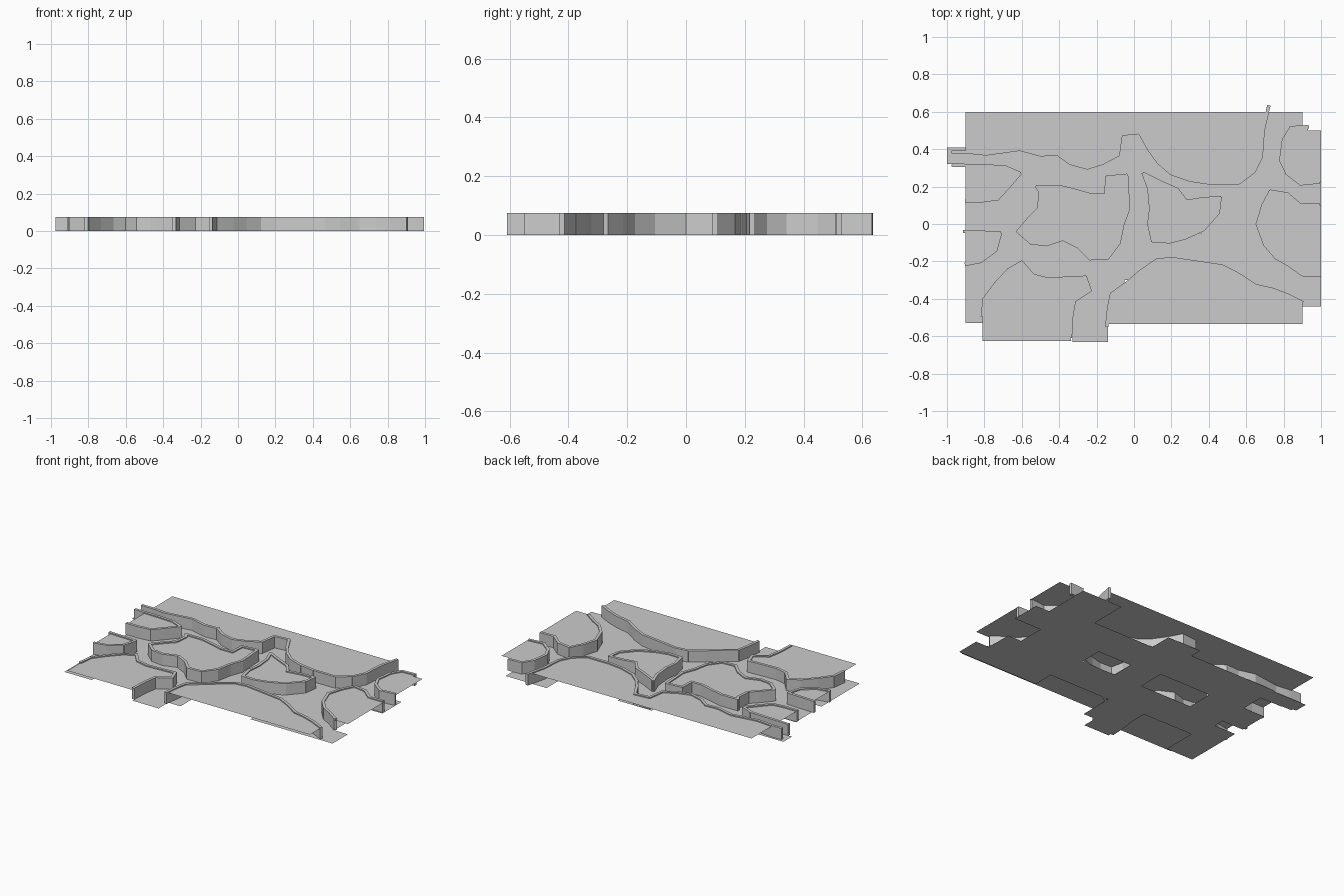
import bpy
import bmesh
from mathutils import Vector

cube = bpy.data.objects.get("Cube")
if cube:
    bpy.data.objects.remove(cube, do_unlink=True)

WALL_TOP = 0.075
ROOF_Z = 0.068
HALF_THICKNESS = 0.009

stone = bpy.data.materials.new("stone grey")
stone.use_nodes = True
stone_colour = (0.6, 0.6, 0.6, 1)
stone.diffuse_color = stone_colour
stone.node_tree.nodes["Principled BSDF"].inputs["Base Color"].default_value = stone_colour


def finish(bm, name):
    mesh = bpy.data.meshes.new(name)
    bm.to_mesh(mesh)
    bm.free()
    mesh.materials.append(stone)
    obj = bpy.data.objects.new(name, mesh)
    bpy.context.collection.objects.link(obj)
    return obj


def to_units(points):
    """Plan coordinates are given in hundredths of a unit."""
    return [Vector((x / 100, y / 100, 0)) for x, y in points]


def build_wall(name, points, closed):
    """A chain of thin upright slabs, one for each stretch of the path."""
    bm = bmesh.new()
    path = to_units(points)
    if closed:
        path.append(path[0])
    for start, end in zip(path, path[1:]):
        along = (end - start).normalized()
        side = Vector((-along.y, along.x, 0)) * HALF_THICKNESS
        tip = along * HALF_THICKNESS * 0.5
        base = [start - tip - side, end + tip - side, end + tip + side, start - tip + side]
        lower = [bm.verts.new(p) for p in base]
        upper = [bm.verts.new(p + Vector((0, 0, WALL_TOP))) for p in base]
        bm.faces.new(lower[::-1])
        bm.faces.new(upper)
        for i in range(4):
            j = (i + 1) % 4
            bm.faces.new((lower[i], lower[j], upper[j], upper[i]))
    finish(bm, name + "_wall")


def build_rock(name, path, border=()):
    """Walls along the path, and a flat roof sheet between path and border."""
    build_wall(name, path, closed=not border)
    bm = bmesh.new()
    outline = to_units(list(path) + list(border))
    # keep the roof sheet inside the map's left and back edges
    for p in outline:
        if abs(p.y) > 0.1 or p.x < 0:
            p.x = max(p.x, -0.9)
        p.y = min(p.y, 0.6)
        p.z = ROOF_Z
    face = bm.faces.new([bm.verts.new(p) for p in outline])
    face.normal_update()
    if face.normal.z < 0:
        face.normal_flip()
    bmesh.ops.triangulate(bm, faces=[face])
    finish(bm, name + "_roof")


def build_floor(name, rectangles):
    """One sheet covering the union of the rectangles (x0, x1, y0, y1)."""
    xs = sorted({x for r in rectangles for x in r[:2]})
    ys = sorted({y for r in rectangles for y in r[2:]})
    bm = bmesh.new()
    for x0, x1 in zip(xs, xs[1:]):
        for y0, y1 in zip(ys, ys[1:]):
            if any(a <= x0 and x1 <= b and c <= y0 and y1 <= d for a, b, c, d in rectangles):
                corners = to_units([(x0, y0), (x1, y0), (x1, y1), (x0, y1)])
                bm.faces.new([bm.verts.new(p) for p in corners])
    bmesh.ops.remove_doubles(bm, verts=bm.verts, dist=0.0001)
    flat_edges = [e for e in bm.edges if len(e.link_faces) == 2]
    bmesh.ops.dissolve_edges(bm, edges=flat_edges, use_verts=False)
    finish(bm, name)


# Rock masses around the rim of the map
build_rock("back_rock", [
    (-97, 38.5), (-89, 38.5), (-79, 37.5), (-61, 40), (-50, 37), (-41, 37.5), (-34, 32.5),
    (-25, 30), (-17, 32.5), (-8.5, 37), (-7, 48), (3, 49), (8, 40), (13, 33), (20, 27),
    (30, 23.5), (40, 22), (56, 22), (64, 28), (68, 36), (69, 50), (72, 63)],
    [(-90, 60)])

build_rock("back_right_rock", [
    (93, 52), (84, 51.5), (80, 45), (78.5, 34), (82, 27), (89, 21.5), (99, 22.5)],
    [(100, 22.5), (100, 50), (93, 50)])

build_rock("right_rock", [
    (99, 10), (89, 10), (82, 16), (73, 17.5), (69, 10), (66, 0), (70, -11),
    (76, -18), (83, -22), (90, -27)],
    [(90, -28), (100, -28), (100, 10)])

build_rock("front_rock", [
    (-14.5, -54.5), (-13.5, -45), (-12, -37.5), (-3, -31), (4, -25), (12, -19.5),
    (20, -18.5), (30, -20), (47, -22.5), (55, -26.5), (65, -33), (74, -35), (82, -38), (90, -42)],
    [(90, -53.5), (-14, -53.5)])

build_rock("front_left_rock", [
    (-81, -49), (-80, -40), (-74, -32), (-67, -24.5), (-60, -20.5), (-54, -27.5), (-46, -29.5),
    (-26, -28.5), (-23.5, -35.5), (-32, -41), (-33.5, -50), (-34, -60.5)],
    [(-33.5, -62.5), (-81, -62.5)])

build_rock("left_lower_rock", [
    (-90, -21.5), (-82, -20), (-74, -14), (-71.5, -5), (-80, -4.5), (-91, -4)],
    [(-90, -12)])

build_rock("left_upper_rock", [
    (-90, 12.5), (-81, 12.5), (-73, 13.5), (-67, 20), (-61, 27), (-69, 30.5), (-80, 31), (-97, 31.5)],
    [(-90, 20)])

# Free-standing rocks in the middle
build_rock("centre_left_rock", [
    (-52, 20), (-40, 20), (-32, 18), (-23, 15.5), (-15, 15.5), (-14.5, 25), (-4, 26), (-3, 8),
    (-6, 0), (-8, -10), (-14, -18), (-23.5, -18.5), (-30, -12), (-38, -8), (-47, -11),
    (-55, -10), (-62, -4), (-56, 3), (-51, 8), (-50, 17)])

build_rock("centre_right_rock", [
    (5, 27), (15, 22), (23, 18.5), (28, 12), (37, 13.5), (46, 14), (45, 6), (37, -3),
    (27, -7.5), (19, -9.5), (10, -9), (8, 0), (9, 8), (8, 19)])

# Passage floor: one stepped sheet under all the corridors
build_floor("passage_floor", [
    (-100, -90, 32, 41), (-90, -60, 30, 41), (-74, -48, -30, 42), (-66, 5, 13, 42),
    (-10, 6, 40, 50), (0, 15, 30, 50), (0, 80, 10, 35), (-10, 11, -30, 30),
    (36, 80, -30, 35), (-70, 40, -30, -5), (-33, -5, -53, -25), (-33, -14, -63, -50),
    (40, 90, -44, -10), (90, 100, -44, -28), (70, 100, 8, 28), (60, 90, 20, 60),
    (-90, -60, -6, 14), (-90, -70, -53, -13)])
